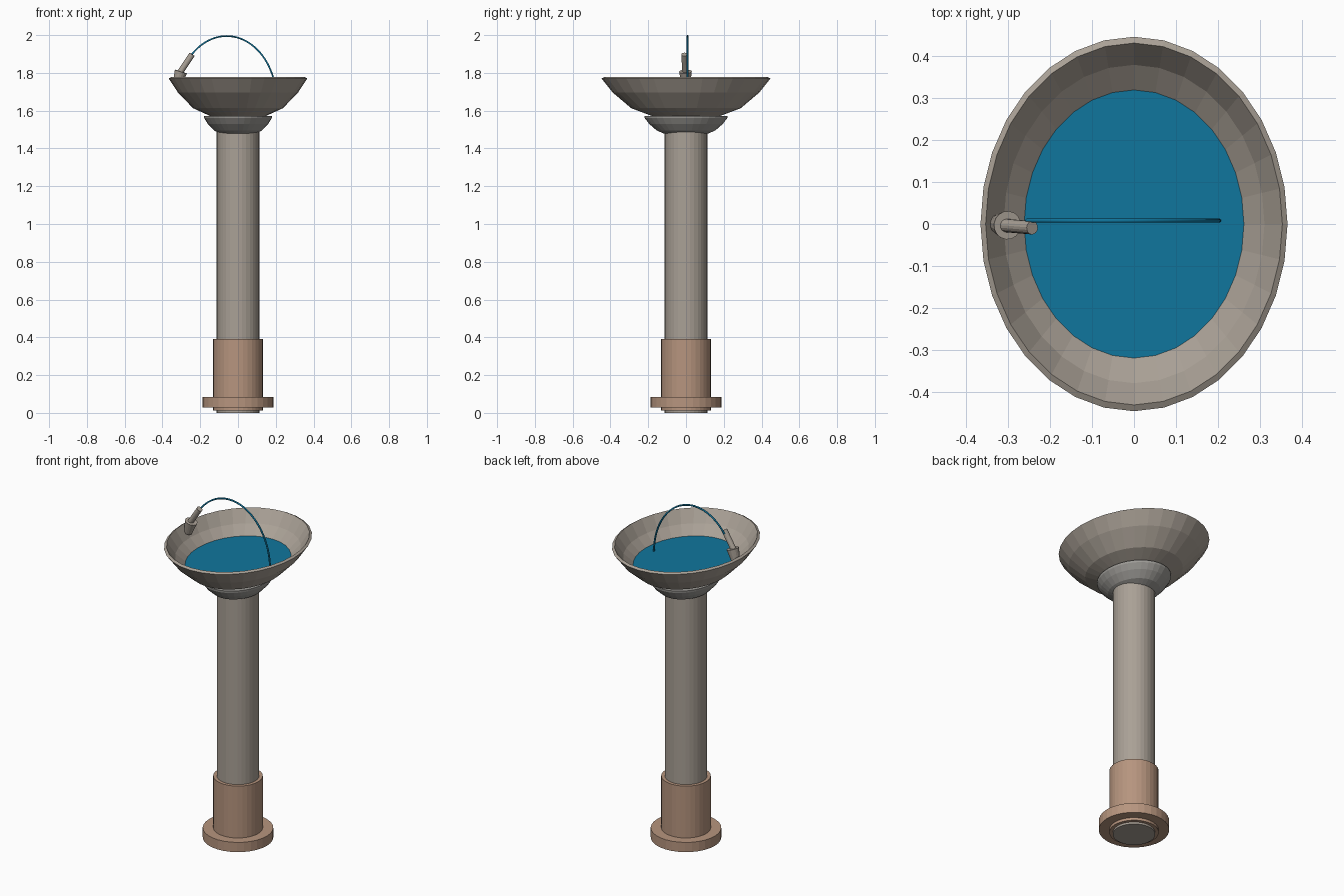
import bpy, bmesh
from math import cos, sin, pi, radians
from mathutils import Vector

if "Cube" in bpy.data.objects:
    bpy.data.objects.remove(bpy.data.objects["Cube"])

SEG = 32
OVAL = 0.82  # x radius relative to y radius for the oval parts


def material(name, rgb):
    m = bpy.data.materials.new(name)
    m.diffuse_color = (*rgb, 1)
    m.use_nodes = True
    m.node_tree.nodes["Principled BSDF"].inputs["Base Color"].default_value = m.diffuse_color
    return m


STONE = material("warm_stone", (0.40, 0.355, 0.305))
GREY = material("grey_stone", (0.34, 0.33, 0.31))
CLAY = material("clay", (0.47, 0.30, 0.21))
WATER = material("water", (0.005, 0.18, 0.34))


def finish(name, bm, mat):
    bmesh.ops.recalc_face_normals(bm, faces=bm.faces)
    me = bpy.data.meshes.new(name)
    bm.to_mesh(me)
    bm.free()
    me.materials.append(mat)
    ob = bpy.data.objects.new(name, me)
    bpy.context.collection.objects.link(ob)
    return ob


def lathe(name, profile, mat, xs=1.0):
    """Spin (radius, z) points round z; radius 0 makes a single pole vertex."""
    bm = bmesh.new()
    rings = []
    for r, z in profile:
        n = SEG if r > 0 else 1
        rings.append([bm.verts.new((xs * r * cos(2 * pi * i / SEG),
                                    r * sin(2 * pi * i / SEG), z)) for i in range(n)])
    for a, b in zip(rings, rings[1:]):
        for i in range(SEG):
            j = (i + 1) % SEG
            quad = [a[i % len(a)], a[j % len(a)], b[j % len(b)], b[i % len(b)]]
            bm.faces.new(list(dict.fromkeys(quad)))
    return finish(name, bm, mat)


def rod(name, p, q, r1, r2, mat, sides=16):
    """Cone or cylinder between two points."""
    p, q = Vector(p), Vector(q)
    bm = bmesh.new()
    bmesh.ops.create_cone(bm, cap_ends=True, segments=sides,
                          radius1=r1, radius2=r2, depth=(q - p).length)
    ob = finish(name, bm, mat)
    ob.location = (p + q) / 2
    ob.rotation_euler = (q - p).to_track_quat('Z', 'Y').to_euler()
    return ob


def drum(name, r, z0, z1, mat):
    return lathe(name, [(0, z0), (r, z0), (r, z1), (0, z1)], mat)


# Pedestal
drum("column", 0.113, 0.0, 1.50, STONE)
drum("base_sleeve", 0.132, 0.012, 0.39, CLAY)
drum("base_ring", 0.188, 0.028, 0.085, CLAY)

# Oval collar under the bowl
lathe("collar", [(0, 1.478), (0.115, 1.478), (0.155, 1.495), (0.195, 1.53),
                 (0.218, 1.56), (0.22, 1.572), (0, 1.572)], GREY, OVAL)

# Oval bowl with an outward sloping rim
lathe("bowl", [(0, 1.55), (0.175, 1.57), (0.29, 1.613), (0.387, 1.695),
               (0.447, 1.770), (0.432, 1.778), (0.38, 1.708),
               (0.285, 1.632), (0.17, 1.59), (0, 1.575)], STONE, OVAL)

# Water surface
lathe("water_surface", [(0.326, 1.66), (0, 1.66)], WATER, OVAL)

# Spout on the rim
rod("spout_base", (-0.325, 0, 1.735), (-0.302, -0.003, 1.807), 0.022, 0.034, STONE)
rod("spout_pipe", (-0.315, -0.003, 1.79), (-0.243, -0.009, 1.898), 0.016, 0.016, STONE)

# Water jet following an elliptical arc
path = bpy.data.curves.new("water_jet", 'CURVE')
path.dimensions = '3D'
path.bevel_depth = 0.005
path.bevel_resolution = 1
path.use_fill_caps = True
spline = path.splines.new('POLY')
N = 32
spline.points.add(N)
for i, pt in enumerate(spline.points):
    a = radians(138 * (1 - i / N))
    pt.co = (-0.06 + 0.263 * cos(a), 0.008, 1.657 + 0.338 * sin(a), 1)
path.materials.append(WATER)
bpy.context.collection.objects.link(bpy.data.objects.new("water_jet", path))
